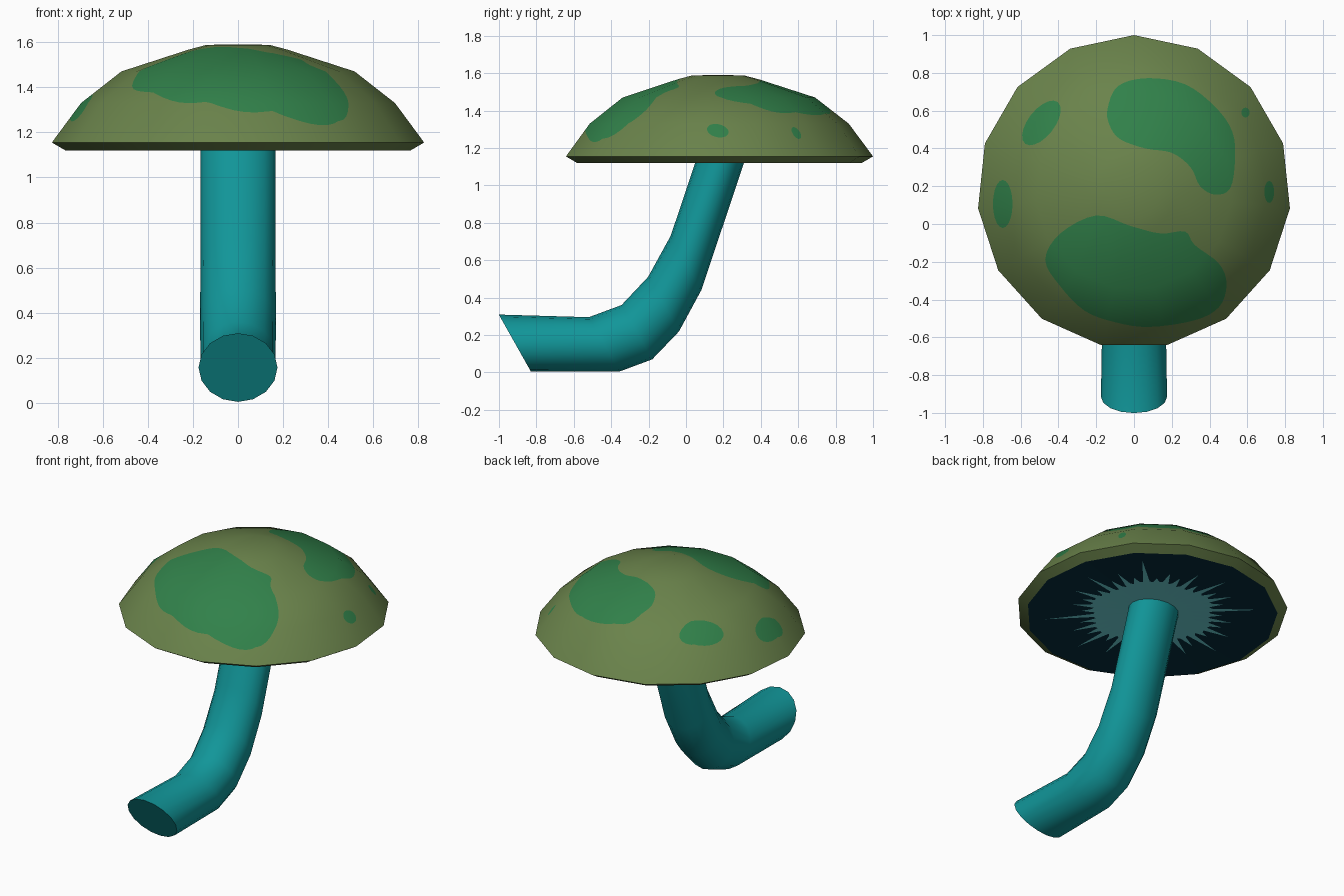
import bpy, math
from mathutils import Vector
from mathutils.geometry import delaunay_2d_cdt

if "Cube" in bpy.data.objects:
    bpy.data.objects.remove(bpy.data.objects["Cube"])

SIDES, CY = 15, 0.17                       # cap polygon count and centre y
# cap profile: radius, height, tilt of the smooth normal in degrees
PROFILE = [(0, 1.59, 0), (0.14, 1.588, 9), (0.22, 1.567, 16),
           (0.52, 1.47, 28), (0.70, 1.33, 46), (0.83, 1.155, 54)]


def material(name, rgb):
    lin = [(c / 255 / 12.92) if c < 11 else ((c / 255 + 0.055) / 1.055) ** 2.4 for c in rgb]
    m = bpy.data.materials.new(name)
    m.diffuse_color = (*lin, 1)
    m.use_nodes = True
    m.node_tree.nodes["Principled BSDF"].inputs["Base Color"].default_value = m.diffuse_color
    return m


olive = material("olive_cap", (106, 131, 75))
green = material("green_spots", (49, 129, 74))
teal = material("teal_stem", (17, 150, 153))
navy = material("dark_underside", (5, 44, 60))
pale = material("pale_gills", (110, 212, 216))


def make(name, verts, faces, mats, indices=None):
    me = bpy.data.meshes.new(name)
    me.from_pydata(verts, [], faces)
    for m in mats:
        me.materials.append(m)
    for p in me.polygons:
        p.use_smooth = True
        p.material_index = indices[p.index] if indices else 0
    ob = bpy.data.objects.new(name, me)
    bpy.context.collection.objects.link(ob)
    return ob


def smooth_by_angle(ob, deg):
    bpy.ops.object.select_all(action='DESELECT')
    bpy.context.view_layer.objects.active = ob
    ob.select_set(True)
    bpy.ops.object.shade_smooth_by_angle(angle=math.radians(deg))


def ring(r, n=SIDES):
    return [Vector((r * math.sin(2 * math.pi * i / n), r * math.cos(2 * math.pi * i / n)))
            for i in range(n)]


def poly_scale(x, y):
    """Ratio of the circumscribed radius to the distance from the cap axis."""
    step = 2 * math.pi / SIDES
    phi = math.atan2(x, y) % step - step / 2
    return math.cos(phi) / math.cos(step / 2)


def profile_at(rho):
    for (r0, z0, a0), (r1, z1, a1) in zip(PROFILE, PROFILE[1:]):
        if rho <= r1 + 1e-4:
            t = min(1, (rho - r0) / (r1 - r0))
            return z0 + t * (z1 - z0), math.radians(a0 + t * (a1 - a0))
    return PROFILE[-1][1], math.radians(PROFILE[-1][2])


# Painted spots, as outlines seen from above
def spline(pts, sub=4):
    out, n = [], len(pts)
    for i in range(n):
        a, b, c, d = (Vector(pts[(i + k) % n]) for k in (-1, 0, 1, 2))
        for s in range(sub):
            t = s / sub
            out.append(0.5 * (2 * b + (c - a) * t + (2 * a - 5 * b + 4 * c - d) * t * t
                              + (3 * b - a - 3 * c + d) * t ** 3))
    return out


def ellipse(x, y, a, b, deg=0, n=20):
    c, s = math.cos(math.radians(deg)), math.sin(math.radians(deg))
    return [Vector((x + a * math.cos(t) * c - b * math.sin(t) * s,
                    y + a * math.cos(t) * s + b * math.sin(t) * c))
            for t in (2 * math.pi * i / n for i in range(n))]


spots = [
    spline([(-.47, -.19), (-.39, -.05), (-.20, .045), (-.02, -.01), (.14, -.05), (.27, -.04),
            (.32, -.11), (.45, -.21), (.49, -.32), (.45, -.44), (.32, -.51), (.08, -.545),
            (-.10, -.52), (-.26, -.46), (-.39, -.33)]),
    spline([(-.14, .61), (-.085, .73), (.07, .772), (.27, .74), (.43, .62), (.52, .49),
            (.535, .345), (.51, .19), (.43, .155), (.35, .20), (.30, .30), (.20, .377),
            (.06, .40), (-.075, .45), (-.13, .525)]),
    ellipse(-.49, .535, .14, .07, 52), ellipse(-.695, .106, .052, .127),
    ellipse(.59, .59, .022, .026), ellipse(.716, .17, .026, .058)]
spots = [[p - Vector((0, CY)) for p in s] for s in spots]


def inside(p, poly):
    hit = False
    for a, b in zip(poly, poly[1:] + poly[:1]):
        if (a.y > p.y) != (b.y > p.y) and p.x < a.x + (p.y - a.y) * (b.x - a.x) / (b.y - a.y):
            hit = not hit
    return hit


# Cap top: facet edges and spot outlines are triangulated flat, then lifted to the dome
pts, edges = [Vector((0, 0))], []
for k, (r, _, _) in enumerate(PROFILE[1:]):
    base = len(pts)
    pts += ring(r)
    for i in range(SIDES):
        edges += [(base + i, base + (i + 1) % SIDES), (base + i, base + i - SIDES if k else 0)]
for s in spots:
    base = len(pts)
    pts += s
    edges += [(base + i, base + (i + 1) % len(s)) for i in range(len(s))]
flat, _, tris, *_ = delaunay_2d_cdt(pts, edges, [], 0, 1e-5)
verts, normals, idx, faces = [], [], [], []
for p in flat:
    z, a = profile_at(p.length * poly_scale(p.x, p.y))
    d = p.normalized() if p.length > 1e-6 else Vector((0, 0))
    verts.append((p.x, p.y + CY, z))
    normals.append((d.x * math.sin(a), d.y * math.sin(a), math.cos(a)))
for t in tris:
    a, b, c = (flat[i] for i in t)
    faces.append(t if (b - a).cross(c - a) > 0 else t[::-1])
    mid = (a + b + c) / 3
    idx.append(int(any(inside(mid, s) for s in spots)))
cap = make("cap_top", verts, faces, [olive, green], idx)
cap.data.normals_split_custom_set_from_vertices(normals)

# Bevelled rim below the dome
verts = [(p.x, p.y + CY, 1.155) for p in ring(0.83)] + [(p.x, p.y + CY, 1.12) for p in ring(0.77)]
faces = [(i, (i + 1) % SIDES, SIDES + (i + 1) % SIDES, SIDES + i) for i in range(SIDES)]
make("cap_rim", verts, faces, [olive])

# Underside: shallow hollow with a starburst of gills around the stem
N = 120
lengths = [0.66, 0.45, 0.53, 0.47, 0.60, 0.44, 0.55, 0.46, 0.50, 0.43]
verts, faces, idx = [(0, CY, 1.15)], [], []
for i in range(N):
    ang = 2 * math.pi * i / N + math.pi / 4
    x, y = math.sin(ang), math.cos(ang)
    edge = 0.77 / poly_scale(x, y)
    k = i // 3
    tip = lengths[k % 10]
    r = tip if i % 3 == 0 else 0.37 + 0.02 * math.sin(k * 2.3 + i)
    for q in (r, edge):
        verts.append((x * q, y * q + CY, 1.15 - 0.03 * q / edge))
for i in range(N):
    a, b = 1 + 2 * i, 1 + 2 * ((i + 1) % N)
    faces += [(0, a, b), (a, a + 1, b + 1, b)]
    idx += [1, 0]
make("cap_underside", verts, faces, [navy, pale], idx)

# Stem: one tilted circle carried along a bent path without turning
path = [(-.915, .157, .175), (-.4375, .15, .167), (-.2625, .215, .167),
        (-.12, .365, .168), (0, .585, .167), (.25, 1.33, .167)]
M = 16
verts = [(p.x, y - 0.49 * p.y, z + 0.87 * p.y) for y, z, r in path for p in ring(r, M)]
faces = [(k * M + i, k * M + (i + 1) % M, (k + 1) * M + (i + 1) % M, (k + 1) * M + i)
         for k in range(len(path) - 1) for i in range(M)]
faces += [tuple(range(M))[::-1], tuple(range((len(path) - 1) * M, len(path) * M))]
stem = make("stem", verts, faces, [teal])

# Consistent outward normals on the stem, sharp cut end
import bmesh
bm = bmesh.new()
bm.from_mesh(stem.data)
bmesh.ops.recalc_face_normals(bm, faces=bm.faces)
bm.to_mesh(stem.data)
bm.free()
smooth_by_angle(stem, 45)
